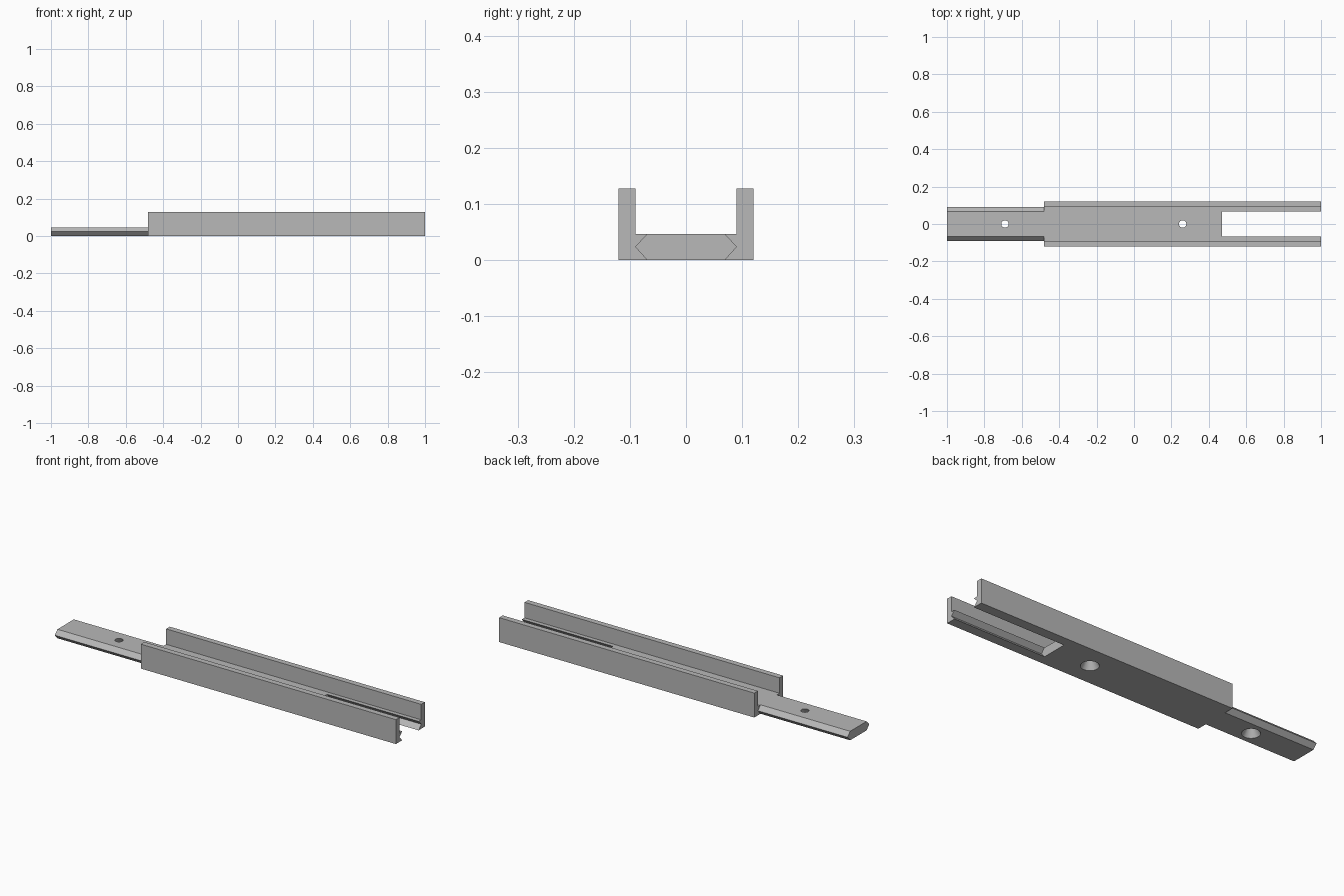
import bpy
import bmesh

if "Cube" in bpy.data.objects:
    bpy.data.objects.remove(bpy.data.objects["Cube"])

# Single flat grey
grey = bpy.data.materials.new("plain_grey")
grey.use_nodes = True
colour = (0.48, 0.48, 0.48, 1)
grey.diffuse_color = colour
grey.node_tree.nodes["Principled BSDF"].inputs["Base Color"].default_value = colour

LIP, WIDE, OUTER = 0.068, 0.09, 0.12   # half widths
MID, THICK, TALL = 0.024, 0.047, 0.128  # heights


def add_object(name, bm):
    bmesh.ops.recalc_face_normals(bm, faces=bm.faces)
    mesh = bpy.data.meshes.new(name)
    bm.to_mesh(mesh)
    bm.free()
    mesh.materials.append(grey)
    obj = bpy.data.objects.new(name, mesh)
    bpy.context.collection.objects.link(obj)
    return obj


def extrude_along_x(name, profile, x0, x1):
    bm = bmesh.new()
    face = bm.faces.new([bm.verts.new((x0, y, z)) for y, z in profile])
    new = bmesh.ops.extrude_face_region(bm, geom=[face], use_keep_orig=True)["geom"]
    verts = [v for v in new if isinstance(v, bmesh.types.BMVert)]
    bmesh.ops.translate(bm, verts=verts, vec=(x1 - x0, 0, 0))
    return add_object(name, bm)


# Sliding bar with bevelled edges
bar = extrude_along_x("sliding_bar", [
    (-LIP, 0), (LIP, 0), (WIDE, MID), (LIP, THICK), (-LIP, THICK), (-WIDE, MID)],
    -1, 0.47)

# Side rails, each with a V groove that holds the bar
rail = [(LIP, 0), (OUTER, 0), (OUTER, TALL), (WIDE, TALL), (WIDE, THICK),
        (LIP, THICK), (WIDE, MID)]
for name, side in (("back_rail", 1), ("front_rail", -1)):
    extrude_along_x(name, [(side * y, z) for y, z in rail], -0.48, 1)

# Screw holes, widening toward the underside
for x in (-0.69, 0.26):
    bm = bmesh.new()
    bmesh.ops.create_cone(bm, cap_ends=True, segments=40,
                          radius1=0.0485, radius2=0.0145, depth=THICK + 0.02)
    bmesh.ops.translate(bm, verts=bm.verts, vec=(x, 0, THICK / 2))
    cutter = add_object("hole_cutter", bm)
    cutter.hide_render = True
    mod = bar.modifiers.new("hole", "BOOLEAN")
    mod.operation = "DIFFERENCE"
    mod.solver = "EXACT"
    mod.object = cutter
    bpy.context.view_layer.objects.active = bar
    bpy.ops.object.modifier_apply(modifier=mod.name)
    bpy.data.objects.remove(cutter)

# Smooth hole walls, crisp edges elsewhere
bpy.ops.object.select_all(action="DESELECT")
bar.select_set(True)
bpy.context.view_layer.objects.active = bar
bpy.ops.object.shade_smooth_by_angle(angle=0.5)
